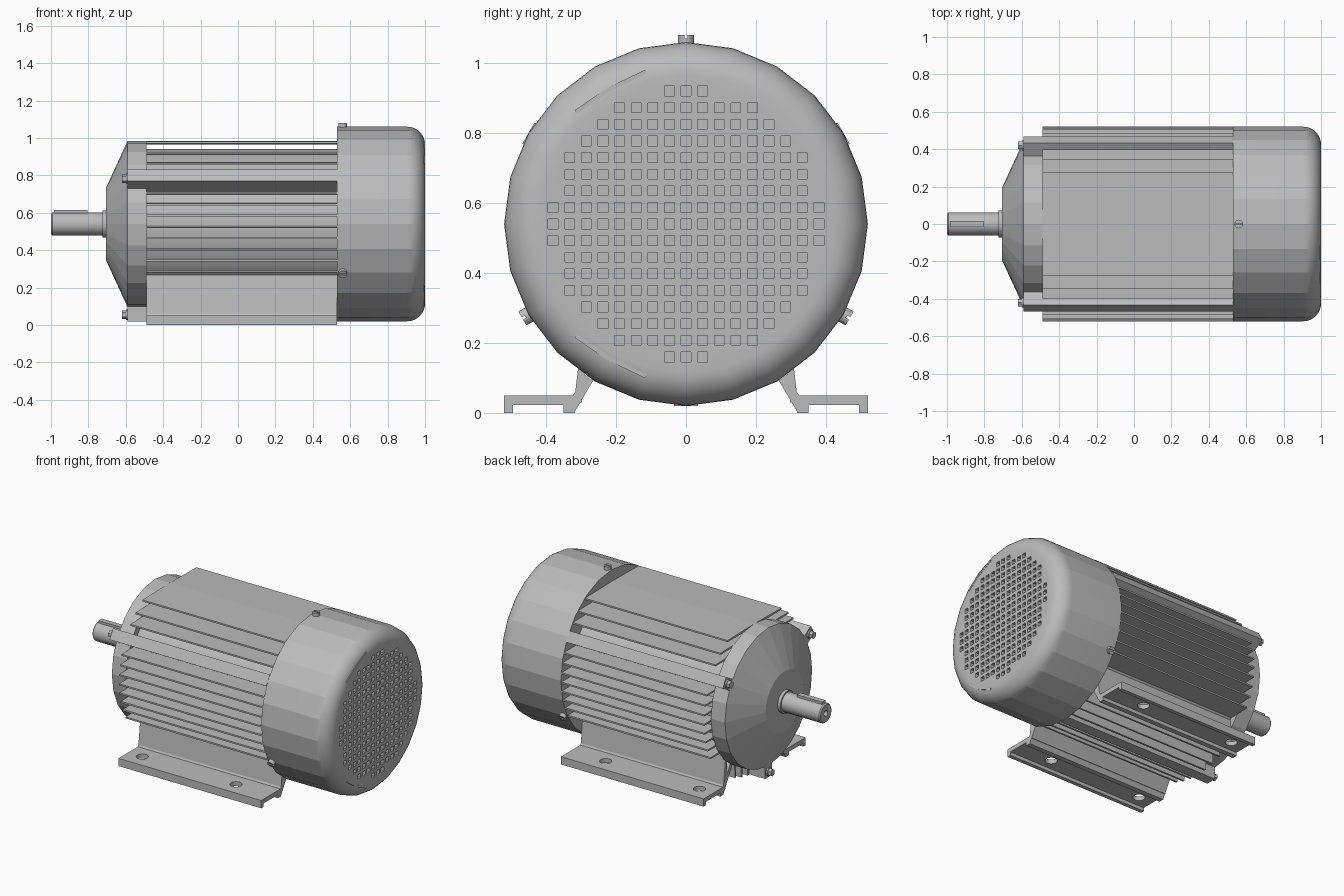
import bpy, bmesh, math
from mathutils import Matrix, Vector

if "Cube" in bpy.data.objects:
    bpy.data.objects.remove(bpy.data.objects["Cube"], do_unlink=True)

AXIS = 0.54          # height of the shaft line
FIN_R = 0.515        # radius reached by the fin tips
X0, X1 = -0.49, 0.53  # finned housing ends

grey = bpy.data.materials.new("cast_grey")
grey.use_nodes = True
grey.diffuse_color = (0.5, 0.5, 0.5, 1)
grey.node_tree.nodes["Principled BSDF"].inputs["Base Color"].default_value = (0.5, 0.5, 0.5, 1)


def finish(bm, name, smooth=None):
    bmesh.ops.recalc_face_normals(bm, faces=bm.faces)
    mesh = bpy.data.meshes.new(name)
    bm.to_mesh(mesh)
    bm.free()
    mesh.materials.append(grey)
    ob = bpy.data.objects.new(name, mesh)
    bpy.context.collection.objects.link(ob)
    if smooth:
        bpy.ops.object.select_all(action='DESELECT')
        ob.select_set(True)
        bpy.context.view_layer.objects.active = ob
        bpy.ops.object.shade_smooth_by_angle(angle=math.radians(smooth))
    return ob


def add_prism(bm, pts, x0, x1):
    """Extrude a (y, z) outline along x."""
    face = bm.faces.new([bm.verts.new((x0, y, z)) for y, z in pts])
    out = bmesh.ops.extrude_face_region(bm, geom=[face])
    moved = [v for v in out["geom"] if isinstance(v, bmesh.types.BMVert)]
    bmesh.ops.translate(bm, verts=moved, vec=(x1 - x0, 0, 0))


def prism(name, pts, x0, x1):
    bm = bmesh.new()
    add_prism(bm, pts, x0, x1)
    return finish(bm, name)


def lathe(name, profile, n=24, smooth=None):
    """Turn an (x, radius) profile about the shaft line and cap both ends."""
    bm = bmesh.new()
    rings = []
    for x, r in profile:
        rings.append([bm.verts.new((x, r * math.sin(t), AXIS + r * math.cos(t)))
                      for t in (2 * math.pi * i / n for i in range(n))])
    for a, b in zip(rings, rings[1:]):
        for i in range(n):
            j = (i + 1) % n
            bm.faces.new((a[i], a[j], b[j], b[i]))
    bm.faces.new(rings[0])
    bm.faces.new(rings[-1])
    return finish(bm, name, smooth)


def add_box(bm, centre, size, turn=Matrix()):
    m = Matrix.Translation(centre) @ turn @ Matrix.Diagonal((*size, 1))
    bmesh.ops.create_cube(bm, size=1, matrix=m)


def add_cyl(bm, centre, r, depth, turn=Matrix(), n=16):
    bmesh.ops.create_cone(bm, cap_ends=True, segments=n, radius1=r, radius2=r,
                          depth=depth, matrix=Matrix.Translation(centre) @ turn)


def cut(ob, bm, name):
    cutter = finish(bm, name)
    cutter.hide_render = True
    mod = ob.modifiers.new("cut", 'BOOLEAN')
    mod.object, mod.operation, mod.solver = cutter, 'DIFFERENCE', 'EXACT'
    bpy.context.view_layer.objects.active = ob
    bpy.ops.object.select_all(action='DESELECT')
    ob.select_set(True)
    bpy.ops.object.modifier_apply(modifier=mod.name)
    bpy.data.objects.remove(cutter, do_unlink=True)


def polar(a, r, x=0.0):
    return Vector((x, r * math.cos(a), AXIS + r * math.sin(a)))


# Fan cover with a rounded rim and a grid of square vents
R, ROUND = 0.52, 0.095
arc = [math.pi / 2 * i / 8 for i in range(9)]
rim = [(1 - ROUND + ROUND * math.sin(t), R - ROUND + ROUND * math.cos(t)) for t in arc]
cover = lathe("fan_cover", [(X1, R)] + rim, smooth=14)
vents = bmesh.new()
for j in range(-8, 9):
    for k in range(-8, 9):
        if j * j + k * k <= 65:
            add_box(vents, (1, j * 0.0475, AXIS + k * 0.0475), (0.05, 0.028, 0.028))
cut(cover, vents, "vent_cutter")

# Thin raised strips on the cover rim
bm = bmesh.new()
path = [(-0.315, 0.32), (-0.22, 0.385), (-0.115, 0.435)]
for side in (1, -1):
    for (ya, za), (yb, zb) in zip(path, path[1:]):
        d = Vector((0, yb - ya, side * (zb - za)))
        turn = Matrix.Rotation(math.atan2(d.z, d.y), 4, 'X')
        add_box(bm, (0.985, (ya + yb) / 2, AXIS + side * (za + zb) / 2),
                (0.03, d.length, 0.012), turn)
finish(bm, "rim_strips")

# Slotted screws around the cover
for i, deg in enumerate((90, 210, 330)):
    a = math.radians(deg)
    turn = Matrix.Rotation(a - math.pi / 2, 4, 'X')
    bm = bmesh.new()
    add_cyl(bm, polar(a, 0.515, 0.56), 0.023, 0.05, turn)
    screw = finish(bm, f"cover_screw_{i + 1}")
    slot = bmesh.new()
    add_box(slot, polar(a, 0.54, 0.56), (0.1, 0.008, 0.02), turn)
    cut(screw, slot, "slot_cutter")

# Housing core
lathe("housing_core", [(X0, 0.4), (X1, 0.4)], n=48, smooth=20)

# Horizontal cooling fins, trimmed to a circle
bm = bmesh.new()
heights = [0.435, 0.38, 0.325] + [0.165 - 0.06 * i for i in range(8)]
for h in heights:
    w, t, root = math.sqrt(FIN_R ** 2 - h * h), 0.005, 0.009
    z = AXIS + h
    add_prism(bm, [(-w, z - t), (0, z - root), (w, z - t),
                   (w, z + t), (0, z + root), (-w, z + t)], X0, X1)
finish(bm, "side_fins")

# Vertical fins under the housing
bm = bmesh.new()
for i in (-3, -2, -1, 1, 2, 3):
    y = i * 0.065
    z = AXIS - math.sqrt(FIN_R ** 2 - y * y)
    add_prism(bm, [(y - 0.006, z), (y + 0.006, z), (y + 0.01, 0.25), (y - 0.01, 0.25)], X0, X1)
finish(bm, "bottom_fins")

# End shield: flange, cone and flat hub
lathe("end_shield", [(X0, 0.445), (-0.59, 0.445), (-0.705, 0.195)])
lathe("shaft_collar", [(-0.70, 0.072), (-0.725, 0.072)], n=24)

# Shaft with a centre hole, and its key
shaft = lathe("shaft", [(-0.70, 0.062), (-0.993, 0.062), (-1.0, 0.056)], n=24, smooth=20)
hole = bmesh.new()
add_cyl(hole, (-1.0, 0, AXIS), 0.018, 0.06, Matrix.Rotation(math.pi / 2, 4, 'Y'))
cut(shaft, hole, "centre_cutter")
bm = bmesh.new()
add_box(bm, (-0.895, 0, AXIS + 0.05), (0.18, 0.034, 0.05))
finish(bm, "shaft_key")

# Three long tie lugs with hex bolts and washers
for i, deg in enumerate((30, 150, 270)):
    a = math.radians(deg)
    turn = Matrix.Rotation(a, 4, 'X')
    bm = bmesh.new()
    add_box(bm, polar(a, 0.45, (X1 - 0.59) / 2), (X1 + 0.59, 0.14, 0.07), turn)
    finish(bm, f"tie_lug_{i + 1}")
    along = turn @ Matrix.Rotation(math.pi / 2, 4, 'Y')
    bm = bmesh.new()
    add_cyl(bm, polar(a, 0.485, -0.593), 0.027, 0.012, along)
    add_cyl(bm, polar(a, 0.485, -0.605), 0.023, 0.03, along, 6)
    finish(bm, f"tie_bolt_{i + 1}")

# Mounting feet: channel plate, upright web and diagonal brace
foot_pts = [(0.52, 0), (0.52, 0.05), (0.317, 0.05), (0.317, 0.0),
            (0.35, 0), (0.35, 0.022), (0.495, 0.022), (0.495, 0)]
web_pts = [(0.32, 0.03), (0.298, 0.03), (0.27, 0.27), (0.292, 0.27)]
brace_pts = [(0.32, 0.0), (0.335, 0.03), (0.22, 0.22), (0.19, 0.22)]
for side, label in ((1, "left"), (-1, "right")):
    def flip(pts):
        return [(side * y, z) for y, z in pts]
    foot = prism(f"{label}_foot", flip(foot_pts), X0, X1)
    holes = bmesh.new()
    for x in (-0.39, 0.28):
        add_cyl(holes, (x, side * 0.42, 0.03), 0.036, 0.1, n=20)
    cut(foot, holes, "foot_hole_cutter")
    prism(f"{label}_foot_web", flip(web_pts), X0, X1)
    prism(f"{label}_foot_brace", flip(brace_pts), X0, X1)
